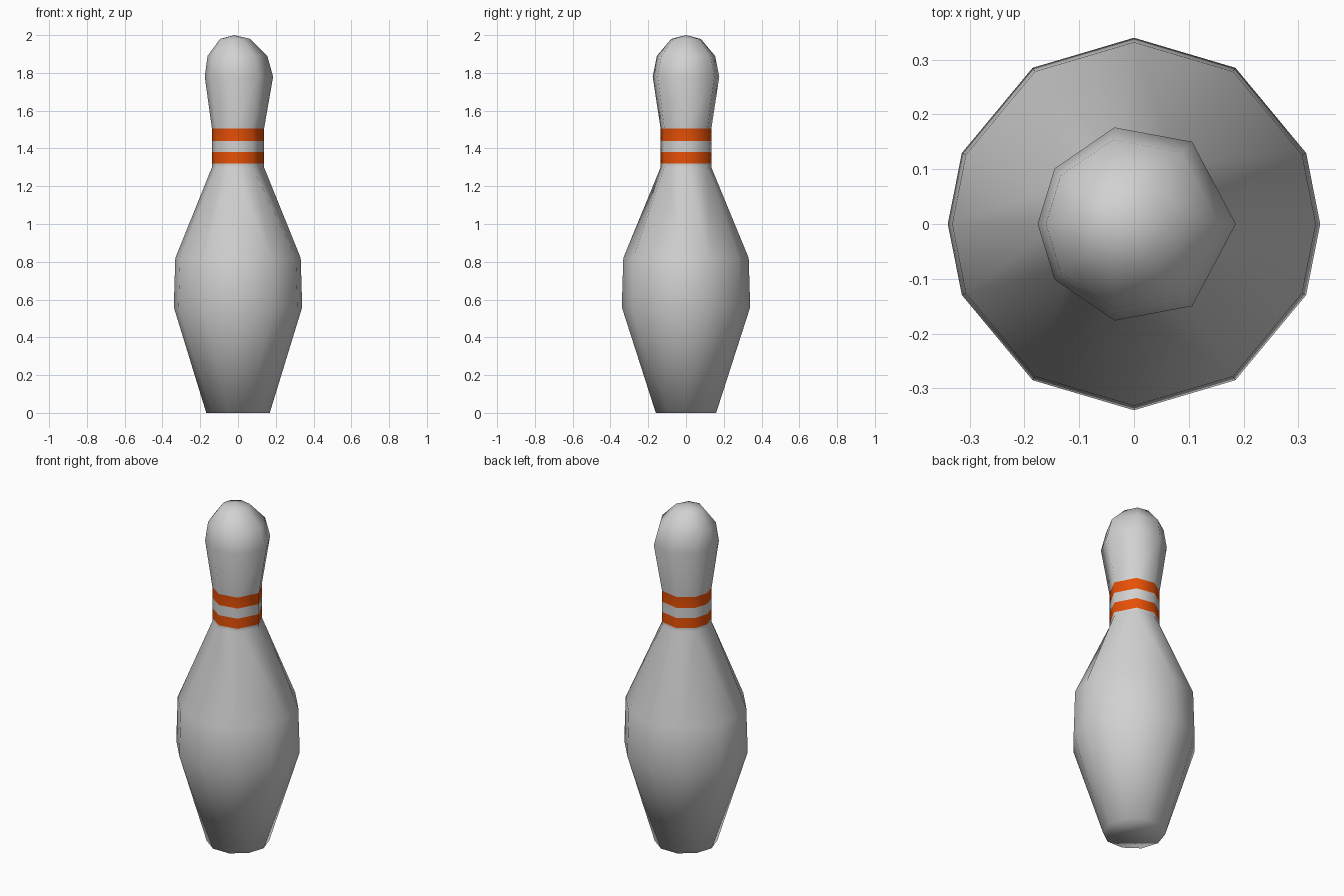
import bpy, bmesh, math

if "Cube" in bpy.data.objects:
    bpy.data.objects.remove(bpy.data.objects["Cube"])


def material(name, rgb):
    m = bpy.data.materials.new(name)
    m.diffuse_color = (*rgb, 1.0)
    m.use_nodes = True
    m.node_tree.nodes["Principled BSDF"].inputs["Base Color"].default_value = m.diffuse_color
    return m


def mirrored(half):
    # mirror half-circle angles (degrees) across y = 0
    return sorted({a % 360 for h in half for a in (h, -h)})


# cross-section angles
BASE = mirrored([0, 36, 72, 108, 144, 180])
BELLY = mirrored([0, 22.4, 57, 90, 123, 157.6, 180])
HEAD = mirrored([0, 56, 103, 146, 180])

# profile: height, radius, x offset, section angles
RINGS = [
    (0.00, 0.168, 0.0, BASE),
    (0.56, 0.340, 0.0, BELLY),
    (0.82, 0.332, 0.0, BELLY),
    (1.30, 0.138, 0.0, HEAD),
    (1.32, 0.138, 0.0, HEAD),
    (1.38, 0.138, 0.0, HEAD),
    (1.44, 0.138, 0.0, HEAD),
    (1.505, 0.138, 0.0, HEAD),
    (1.78, 0.181, 0.005, HEAD),
    (1.89, 0.158, -0.003, HEAD),
    (1.98, 0.080, -0.015, HEAD),
]
STRIPES = [(1.32, 1.38), (1.44, 1.505)]


def bridge(bm, a, b, angs_a, angs_b):
    # join two rings, which may differ in vertex count
    na, nb = len(a), len(b)
    if angs_a == angs_b:
        for i in range(na):
            j = (i + 1) % na
            bm.faces.new((a[i], a[j], b[j], b[i]))
        return
    ang_a, ang_b = angs_a + [360], angs_b + [360]
    i = j = 0
    while i < na or j < nb:
        if j == nb or (i < na and ang_a[i + 1] <= ang_b[j + 1]):
            bm.faces.new((a[i % na], a[(i + 1) % na], b[j % nb]))
            i += 1
        else:
            bm.faces.new((a[i % na], b[(j + 1) % nb], b[j % nb]))
            j += 1


# pin body
bm = bmesh.new()
loops = []
for z, r, cx, angs in RINGS:
    loops.append([bm.verts.new((cx + r * math.cos(math.radians(t)),
                                r * math.sin(math.radians(t)), z)) for t in angs])
for k in range(len(RINGS) - 1):
    bridge(bm, loops[k], loops[k + 1], RINGS[k][3], RINGS[k + 1][3])

# flat foot and crown
bm.faces.new(list(reversed(loops[0])))
apex = bm.verts.new((-0.02, 0, 2.0))
top = loops[-1]
for i in range(len(top)):
    bm.faces.new((top[i], top[(i + 1) % len(top)], apex))
bmesh.ops.recalc_face_normals(bm, faces=bm.faces[:])

# neck stripes by height, smooth shading throughout
for f in bm.faces:
    f.smooth = True
    z = f.calc_center_median().z
    f.material_index = int(any(lo < z < hi for lo, hi in STRIPES))

mesh = bpy.data.meshes.new("bowling_pin")
bm.to_mesh(mesh)
bm.free()
mesh.materials.append(material("white", (0.64, 0.64, 0.64)))
mesh.materials.append(material("orange", (0.8, 0.08, 0.002)))
bpy.context.collection.objects.link(bpy.data.objects.new("bowling_pin", mesh))
